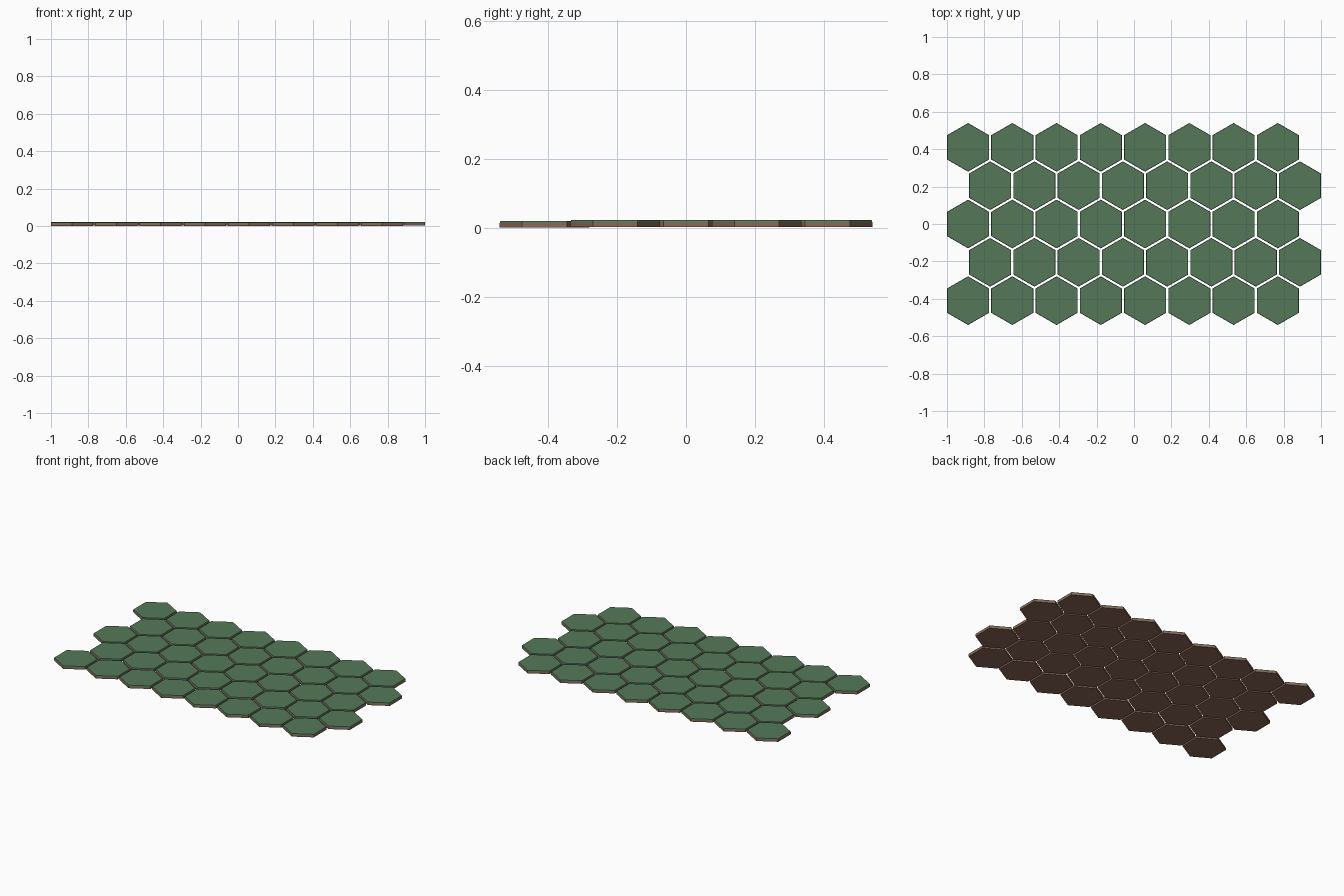
import bpy, bmesh, math

if "Cube" in bpy.data.objects:
    bpy.data.objects.remove(bpy.data.objects["Cube"])

PITCH = 0.2366              # spacing between tile centres in a row
R = 0.130                   # hexagon corner radius
ROWS, COLS = 5, 8
SOIL_H, GRASS_H = 0.013, 0.006


def material(name, rgb):
    m = bpy.data.materials.new(name)
    m.diffuse_color = (*rgb, 1)
    m.use_nodes = True
    m.node_tree.nodes["Principled BSDF"].inputs["Base Color"].default_value = m.diffuse_color
    return m


def hex_mesh(name, r_low, r_high, z0, height, mat):
    """Six-sided prism with corners pointing along +y and -y."""
    bm = bmesh.new()
    rings = []
    for r, z in ((r_low, z0), (r_high, z0 + height)):
        rings.append([bm.verts.new((r * math.cos(a), r * math.sin(a), z))
                      for a in (math.radians(30 + 60 * i) for i in range(6))])
    low, high = rings
    bm.faces.new(low[::-1])
    bm.faces.new(high)
    for i in range(6):
        j = (i + 1) % 6
        bm.faces.new((low[i], low[j], high[j], high[i]))
    me = bpy.data.meshes.new(name)
    bm.to_mesh(me)
    bm.free()
    me.materials.append(mat)
    return me


# Shared meshes: brown soil base and green grass cap
soil = hex_mesh("soil_base", R, R, 0, SOIL_H, material("soil", (0.26, 0.14, 0.10)))
grass = hex_mesh("grass_cap", R, R - 0.002, SOIL_H, GRASS_H,
                 material("grass", (0.09, 0.19, 0.10)))

# Staggered rows of tiles; the front row sits slightly lower
for row in range(ROWS):
    y = (row - (ROWS - 1) / 2) * PITCH * math.sqrt(3) / 2
    shift = PITCH / 4 if row % 2 else -PITCH / 4
    z = 0 if row == 0 else 0.0025
    for col in range(COLS):
        x = (col - (COLS - 1) / 2) * PITCH + shift
        for part, me in (("soil_base", soil), ("grass_cap", grass)):
            ob = bpy.data.objects.new(f"{part}_{row}_{col}", me)
            ob.location = (x, y, z)
            bpy.context.collection.objects.link(ob)
